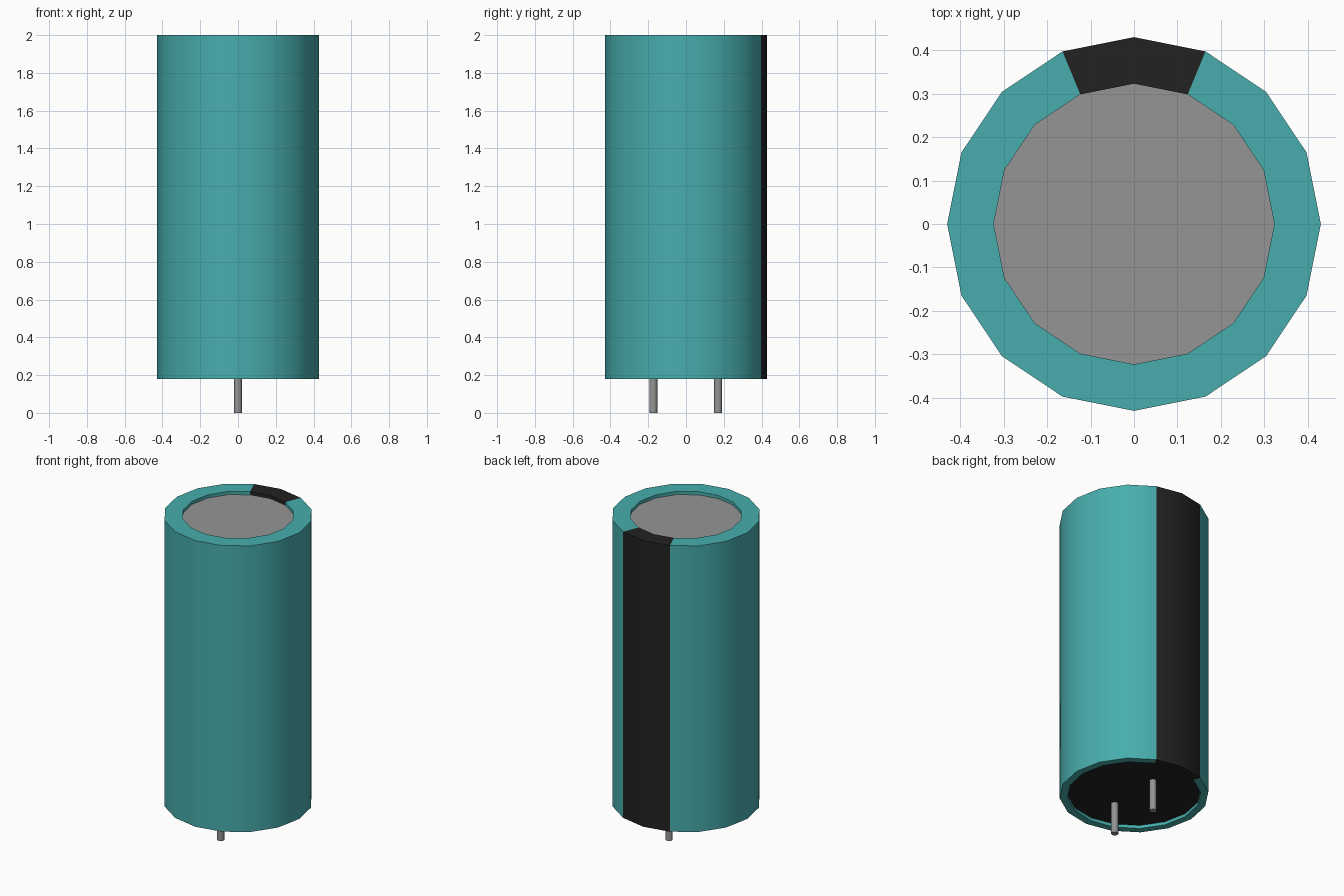
import bpy
import bmesh
import math

if "Cube" in bpy.data.objects:
    bpy.data.objects.remove(bpy.data.objects["Cube"], do_unlink=True)

SIDES = 16
BOTTOM, TOP = 0.18, 2.0
RECESS = 0.02
OUTER, TOP_HOLE, BOTTOM_HOLE = 0.43, 0.323, 0.385


def make_material(name, color):
    mat = bpy.data.materials.new(name)
    mat.use_nodes = True
    mat.diffuse_color = (*color, 1)
    mat.node_tree.nodes["Principled BSDF"].inputs["Base Color"].default_value = (*color, 1)
    return mat


teal = make_material("teal sleeve", (0.065, 0.42, 0.42))
black = make_material("black", (0.016, 0.016, 0.016))
grey = make_material("grey metal", (0.30, 0.30, 0.30))


def finish(name, bm, materials):
    mesh = bpy.data.meshes.new(name)
    bm.to_mesh(mesh)
    bm.free()
    obj = bpy.data.objects.new(name, mesh)
    bpy.context.collection.objects.link(obj)
    for mat in materials:
        mesh.materials.append(mat)
    bpy.ops.object.select_all(action="DESELECT")
    obj.select_set(True)
    bpy.context.view_layer.objects.active = obj
    bpy.ops.object.shade_smooth_by_angle(angle=math.radians(35))
    return obj


def ring(bm, radius, z):
    steps = [2 * math.pi * i / SIDES for i in range(SIDES)]
    return [bm.verts.new((radius * math.cos(a), radius * math.sin(a), z)) for a in steps]


# Sleeve: wall with folded rims, and a black stripe down the two back faces
bm = bmesh.new()
profile = [(BOTTOM_HOLE, BOTTOM + RECESS), (BOTTOM_HOLE, BOTTOM), (OUTER, BOTTOM),
           (OUTER, TOP), (TOP_HOLE, TOP), (TOP_HOLE, TOP - RECESS)]
rings = [ring(bm, r, z) for r, z in profile]
for low, high in zip(rings, rings[1:]):
    for i in range(SIDES):
        j = (i + 1) % SIDES
        face = bm.faces.new((low[i], low[j], high[j], high[i]))
        c = face.calc_center_median()
        angle = math.degrees(math.atan2(c.y, c.x))
        face.material_index = int(abs(angle - 90) < 22.5)
finish("sleeve", bm, [teal, black])

# Metal top and rubber base, sunk just inside the rims
bm = bmesh.new()
bm.faces.new(ring(bm, TOP_HOLE, TOP - RECESS))
finish("metal_top", bm, [grey])

bm = bmesh.new()
bm.faces.new(reversed(ring(bm, BOTTOM_HOLE, BOTTOM + RECESS)))
finish("rubber_base", bm, [black])

# Two wire leads
for name, y in (("front_lead", -0.173), ("back_lead", 0.17)):
    length = BOTTOM + RECESS
    bm = bmesh.new()
    bmesh.ops.create_cone(bm, cap_ends=True, segments=SIDES, radius1=0.021,
                          radius2=0.021, depth=length)
    bmesh.ops.translate(bm, verts=bm.verts, vec=(0, y, length / 2))
    finish(name, bm, [grey])
